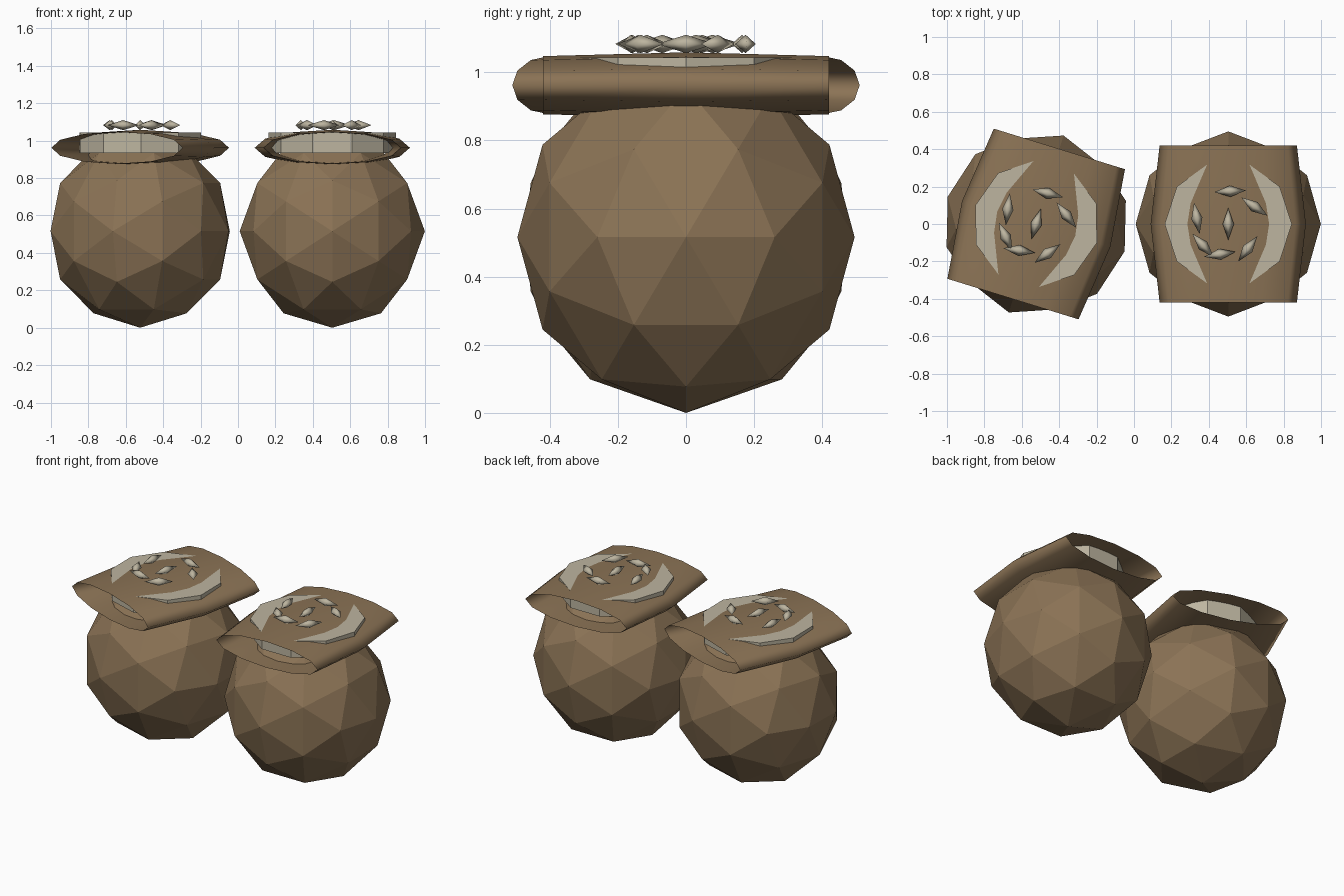
import bpy, bmesh, math
from mathutils import Vector, Matrix

if "Cube" in bpy.data.objects:
    bpy.data.objects.remove(bpy.data.objects["Cube"])


def material(name, rgb):
    m = bpy.data.materials.new(name)
    m.diffuse_color = (*rgb, 1)
    m.use_nodes = True
    m.node_tree.nodes["Principled BSDF"].inputs["Base Color"].default_value = m.diffuse_color
    return m


BURLAP = material("burlap_brown", (0.258, 0.171, 0.091))
GRAIN = material("pale_grain", (0.509, 0.462, 0.352))


def add_object(name, bm, mat, place, smooth=None):
    bmesh.ops.recalc_face_normals(bm, faces=bm.faces)
    me = bpy.data.meshes.new(name)
    bm.to_mesh(me)
    bm.free()
    me.materials.append(mat)
    ob = bpy.data.objects.new(name, me)
    bpy.context.collection.objects.link(ob)
    ob.matrix_world = place
    if smooth:
        bpy.ops.object.select_all(action='DESELECT')
        ob.select_set(True)
        bpy.context.view_layer.objects.active = ob
        bpy.ops.object.shade_smooth_by_angle(angle=math.radians(smooth))
    return ob


def sack_body():
    # 80-face icosphere with edge midpoints on the axes
    t = (1 + 5 ** 0.5) / 2
    base = []
    for a in (-1, 1):
        for b in (-t, t):
            base += [Vector((a, 0, b)), Vector((0, b, a)), Vector((b, a, 0))]
    pts = [p.normalized() for p in base]
    for i, p in enumerate(base):
        for q in base[:i]:
            if (p - q).length < 2.1:
                pts.append((p + q).normalized())
    bm = bmesh.new()
    for p in pts:
        bm.verts.new((p.x * 0.495, p.y * 0.495, 0.516 + p.z * 0.516))
    bmesh.ops.convex_hull(bm, input=bm.verts)
    return bm


def sack_collar(n=12):
    # squashed ring around the y axis with a thin diamond section
    section = [(0.415, 0), (0.367, 0.42), (0.319, 0), (0.367, -0.42)]
    bm = bmesh.new()
    rings = []
    for i in range(n):
        a = math.tau * i / n
        rings.append([bm.verts.new((r * math.cos(a), y, 0.962 + 0.2325 * r * math.sin(a)))
                      for r, y in section])
    for i in range(n):
        p, q = rings[i], rings[(i + 1) % n]
        for j in range(4):
            k = (j + 1) % 4
            bm.faces.new((p[j], p[k], q[k], q[j]))
    return bm


def grain_disc():
    bm = bmesh.new()
    bmesh.ops.create_cone(bm, cap_ends=True, segments=10, radius1=0.34, radius2=0.34, depth=0.108,
                          matrix=Matrix.Translation((0, 0, 0.989)))
    # keep one vertex on the x axis
    bmesh.ops.rotate(bm, verts=bm.verts, matrix=Matrix.Rotation(math.pi / 2, 3, 'Z'))
    return bm


def kernel():
    bm = bmesh.new()
    for i, h in enumerate((0.085, 0.03, 0.027)):
        for s in (-h, h):
            v = [0, 0, 0]
            v[i] = s
            bm.verts.new(v)
    bmesh.ops.convex_hull(bm, input=bm.verts)
    return bm


# kernel x, y and turn in degrees
KERNELS = [(0, 0, 90), (0.01, 0.175, 3), (0.14, 0.093, -35), (-0.168, 0.03, 100),
           (-0.135, -0.115, -48), (-0.045, -0.162, 9), (0.104, -0.133, 53)]

for side, x, turn in (("left", -0.523, -0.3), ("right", 0.504, 0.0)):
    place = Matrix.Translation((x, 0, 0)) @ Matrix.Rotation(turn, 4, 'Z')
    add_object(side + "_sack_body", sack_body(), BURLAP, place)
    add_object(side + "_sack_collar", sack_collar(), BURLAP, place, 110)
    add_object(side + "_grain_disc", grain_disc(), GRAIN, place)
    for i, (kx, ky, a) in enumerate(KERNELS):
        spot = Matrix.Translation((kx, ky, 1.083)) @ Matrix.Rotation(math.radians(a), 4, 'Z')
        add_object(f"{side}_kernel_{i + 1}", kernel(), GRAIN, place @ spot, 100)
